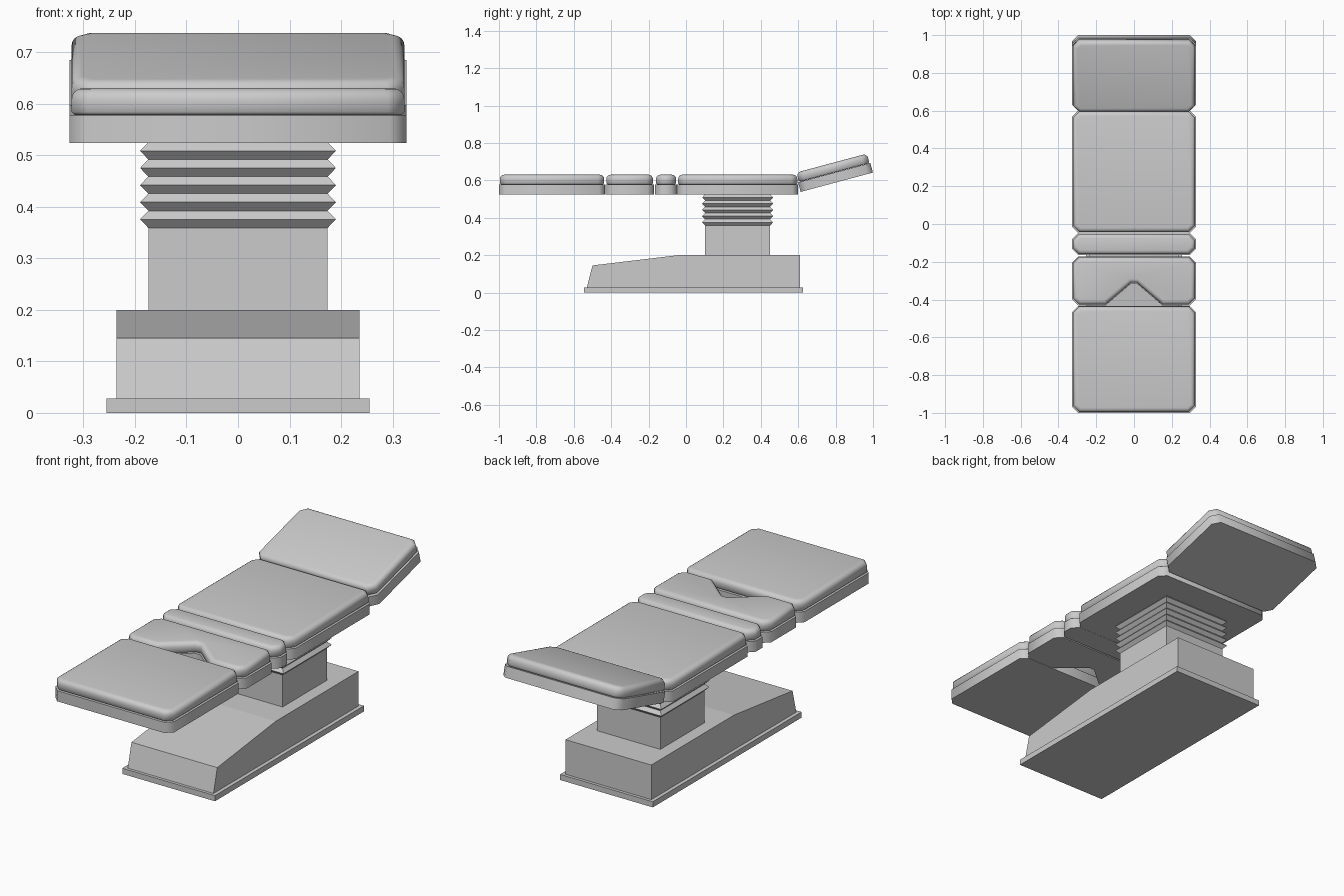
import bpy, bmesh, math
from mathutils import Matrix

cube = bpy.data.objects.get("Cube")
if cube:
    bpy.data.objects.remove(cube, do_unlink=True)

grey = bpy.data.materials.new("light_grey")
grey.use_nodes = True
GREY = (0.6, 0.6, 0.6, 1)
grey.diffuse_color = GREY
grey.node_tree.nodes["Principled BSDF"].inputs["Base Color"].default_value = GREY


def finish(bm, name, smooth=False):
    bmesh.ops.recalc_face_normals(bm, faces=bm.faces)
    mesh = bpy.data.meshes.new(name)
    bm.to_mesh(mesh)
    bm.free()
    mesh.materials.append(grey)
    obj = bpy.data.objects.new(name, mesh)
    bpy.context.collection.objects.link(obj)
    if smooth:
        bpy.ops.object.select_all(action='DESELECT')
        obj.select_set(True)
        bpy.context.view_layer.objects.active = obj
        bpy.ops.object.shade_smooth_by_angle(angle=math.radians(50))
    return obj


def prism(points, direction):
    """Extrude a flat outline along a direction."""
    bm = bmesh.new()
    face = bm.faces.new([bm.verts.new(p) for p in points])
    ext = bmesh.ops.extrude_face_region(bm, geom=[face])
    verts = [v for v in ext["geom"] if isinstance(v, bmesh.types.BMVert)]
    bmesh.ops.translate(bm, verts=verts, vec=direction)
    return bm


def outline(half, y0, y1, notch, c=0.032):
    """Rectangle with cut corners and an optional notch in its front edge."""
    right = [(half - c, y0), (half, y0 + c), (half, y1 - c), (half - c, y1)]
    if notch:
        right = [(0.015, y0 + 0.115), (0.15, y0)] + right
    return right + [(-x, y) for x, y in reversed(right)]


def panel(name, y0, y1, z=0.524, notch=False):
    """Rigid shell with a soft-edged cushion on top."""
    pts = [(x, y, z) for x, y in outline(0.327, y0, y1, notch)]
    shell = finish(prism(pts, (0, 0, 0.053)), name + "_shell", True)
    bottom, top = z + 0.054, z + 0.106
    pts = [(x, y, bottom) for x, y in outline(0.323, y0 + 0.005, y1 - 0.005, notch)]
    bm = prism(pts, (0, 0, top - bottom))
    for level, size, seg in ((top, 0.022, 4), (bottom, 0.006, 1)):
        edges = [e for e in bm.edges if all(abs(v.co.z - level) < 1e-5 for v in e.verts)]
        bmesh.ops.bevel(bm, geom=edges, offset=size, segments=seg,
                        profile=0.5, affect='EDGES')
    return shell, finish(bm, name + "_cushion", True)


def box(name, x, y0, y1, z0, z1):
    pts = [(-x, y0, z0), (x, y0, z0), (x, y1, z0), (-x, y1, z0)]
    return finish(prism(pts, (0, 0, z1 - z0)), name)


# Base and column
box("floor_plate", 0.255, -0.545, 0.625, 0, 0.028)
side = [(-0.53, 0.028), (-0.5, 0.145), (-0.04, 0.2), (0.61, 0.2), (0.61, 0.028)]
finish(prism([(-0.236, y, z) for y, z in side], (0.472, 0, 0)), "base_housing")
box("column", 0.174, 0.102, 0.45, 0.2, 0.36)

# Pleated bellows: square rings alternating narrow and wide
bm = bmesh.new()
rings = []
for i in range(11):
    r = 0.19 if i % 2 else 0.174
    z = 0.359 + i * 0.0166
    rings.append([bm.verts.new((r * a, 0.276 + r * b, z))
                  for a, b in ((-1, -1), (1, -1), (1, 1), (-1, 1))])
for low, high in zip(rings, rings[1:]):
    for k in range(4):
        n = (k + 1) % 4
        bm.faces.new((low[k], low[n], high[n], high[k]))
bm.faces.new(rings[0])
bm.faces.new(rings[-1])
finish(bm, "bellows")

# Padded sections of the table top
panel("leg", -1.0, -0.433)
panel("seat", -0.431, -0.172, notch=True)
panel("lumbar", -0.165, -0.048)
panel("back", -0.047, 0.6)

# Raised head section, hinged at its lower edge
tilt = Matrix.Translation((0, 0.613, 0.538)) @ Matrix.Rotation(math.radians(15), 4, 'X')
for part in panel("head", 0, 0.4, z=0):
    part.data.transform(tilt)
